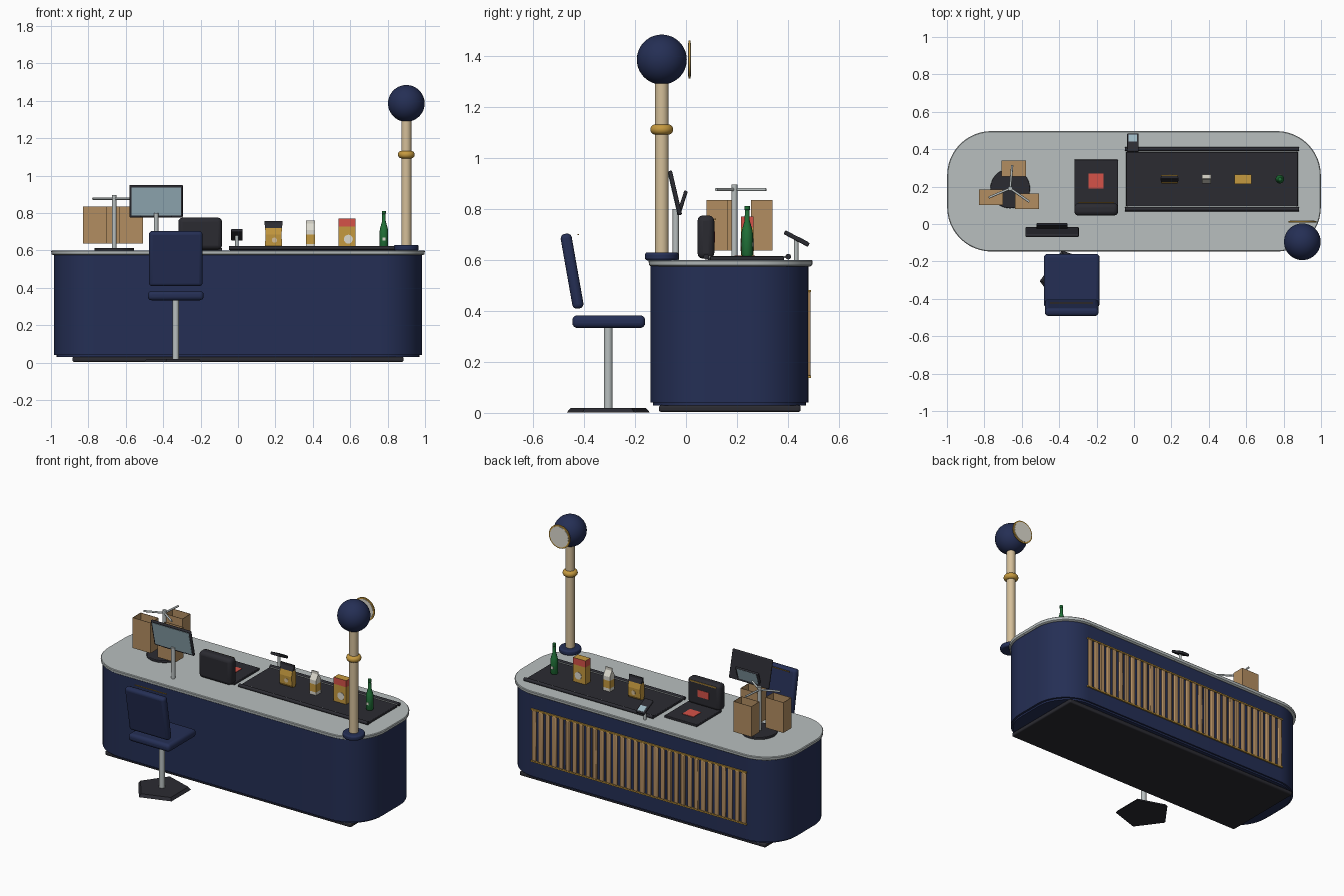
import bpy, bmesh, math
from mathutils import Matrix, Vector

if "Cube" in bpy.data.objects:
    bpy.data.objects.remove(bpy.data.objects["Cube"])

def mat(name, r, g, b):
    m = bpy.data.materials.new(name)
    m.diffuse_color = (r, g, b, 1)
    m.use_nodes = True
    m.node_tree.nodes["Principled BSDF"].inputs["Base Color"].default_value = m.diffuse_color
    return m

NAVY = mat("navy", 0.018, 0.028, 0.09)
GREY = mat("light grey", 0.48, 0.52, 0.52)
DARK = mat("charcoal", 0.024, 0.024, 0.031)
KRAFT = mat("kraft brown", 0.45, 0.27, 0.12)
CREAM = mat("cream", 0.66, 0.52, 0.32)
GOLD = mat("gold", 0.56, 0.32, 0.05)
GREEN = mat("green", 0.015, 0.17, 0.04)
RED = mat("red", 0.66, 0.085, 0.065)
BLUE = mat("screen blue", 0.33, 0.47, 0.53)
WHITE = mat("off white", 0.72, 0.70, 0.62)

def finish(bm, name, *mats, smooth=True, bevel=0, segs=3):
    bmesh.ops.recalc_face_normals(bm, faces=bm.faces[:])
    me = bpy.data.meshes.new(name)
    bm.to_mesh(me)
    bm.free()
    ob = bpy.data.objects.new(name, me)
    bpy.context.collection.objects.link(ob)
    for m in mats:
        me.materials.append(m)
    if bevel:
        b = ob.modifiers.new("bevel", 'BEVEL')
        b.width, b.segments, b.limit_method = bevel, segs, 'ANGLE'
    if smooth:
        bpy.ops.object.select_all(action='DESELECT')
        ob.select_set(True)
        bpy.context.view_layer.objects.active = ob
        bpy.ops.object.shade_smooth_by_angle(angle=math.radians(35))
    return ob

def box(name, c, s, m, bevel=0, tilt=0, segs=3):
    bm = bmesh.new()
    bmesh.ops.create_cube(bm, size=1, matrix=Matrix.Diagonal((*s, 1)))
    ob = finish(bm, name, m, bevel=bevel, segs=segs)
    ob.location, ob.rotation_euler = c, (tilt, 0, 0)
    return ob

def rod(name, a, b, r, m, r2=None, n=24, bevel=0):
    a, b = Vector(a), Vector(b)
    bm = bmesh.new()
    bmesh.ops.create_cone(bm, cap_ends=True, segments=n, radius1=r,
                          radius2=r if r2 is None else r2, depth=(b - a).length)
    ob = finish(bm, name, m, bevel=bevel)
    ob.location = (a + b) / 2
    ob.rotation_euler = (b - a).to_track_quat('Z', 'Y').to_euler()
    return ob

def skin(bm, rings, top=True):
    """Join closed rings of points into a solid."""
    rs = [[bm.verts.new(p) for p in ring] for ring in rings]
    for r, q in zip(rs, rs[1:]):
        for i in range(len(r)):
            j = (i + 1) % len(r)
            bm.faces.new((r[i], r[j], q[j], q[i]))
    bm.faces.new(rs[0][::-1])
    if top:
        bm.faces.new(rs[-1])

def stadium(hx, hy, r, z, cy):
    pts = []
    for k, (sx, sy) in enumerate(((1, 1), (-1, 1), (-1, -1), (1, -1))):
        for i in range(13):
            a = math.pi / 2 * (k + i / 12)
            pts.append((sx * (hx - r) + r * math.cos(a), cy + sy * (hy - r) + r * math.sin(a), z))
    return pts

def slab(name, levels, cy, m):
    bm = bmesh.new()
    skin(bm, [stadium(hx, hy, r, z, cy) for z, hx, hy, r in levels])
    return finish(bm, name, m)

def loft(name, c, levels, *mats, top=True, rule=None):
    """Rectangular sections (z, half x, half y)."""
    bm = bmesh.new()
    skin(bm, [[(x * hx, y * hy, z) for x, y in ((1, 1), (-1, 1), (-1, -1), (1, -1))]
              for z, hx, hy in levels], top)
    if rule:
        bm.normal_update()
        for f in bm.faces:
            f.material_index = rule(f)
    ob = finish(bm, name, *mats, smooth=False)
    ob.location = c
    return ob

def lathe(name, c, prof, m, n=24):
    bm = bmesh.new()
    skin(bm, [[(r * math.cos(i * math.tau / n), r * math.sin(i * math.tau / n), z)
               for i in range(n)] for r, z in prof])
    ob = finish(bm, name, m)
    ob.location = c
    return ob

# Counter
CY = 0.175
box("plinth", (0, 0.172, 0.017), (1.77, 0.556, 0.026), DARK, 0.008)
slab("counter_foot", [(0.029, 0.97, 0.30, 0.215), (0.042, 0.97, 0.30, 0.215)], 0.17, NAVY)
slab("counter_body", [(0.04, 0.984, 0.31, 0.225), (0.576, 0.984, 0.31, 0.225)], 0.17, NAVY)
slab("counter_top", [(0.575, 0.99, 0.313, 0.23), (0.58, 0.997, 0.32, 0.235),
                     (0.596, 0.999, 0.322, 0.237), (0.6, 0.995, 0.318, 0.233)], CY, GREY)

# Slatted customer panel
N = 32
for i in range(N):
    x = -0.755 + 1.51 * i / (N - 1)
    box(f"slat_{i}", (x, 0.482, 0.31), (0.03, 0.014, 0.33), KRAFT, 0.005, segs=2)
for z in (0.142, 0.478):
    box("slat_trim", (0, 0.483, z), (1.55, 0.013, 0.009), GOLD)

# Conveyor
box("belt", (0.417, 0.24, 0.607), (0.92, 0.29, 0.016), DARK, 0.004)
for y in (0.079, 0.401):
    rod("belt_rail", (-0.047, y, 0.613), (0.882, y, 0.613), 0.011, DARK, n=16)
for y in (0.093, 0.387):
    box("belt_strip", (0.417, y, 0.612), (0.91, 0.006, 0.008), GREY)

# Lamp column with round sign
PX, PY = 0.9, -0.095
rod("column_base", (PX, PY, 0.598), (PX, PY, 0.63), 0.066, NAVY, n=32, bevel=0.01)
rod("column", (PX, PY, 0.62), (PX, PY, 1.31), 0.027, CREAM, n=32)
lathe("column_ring", (PX, PY, 1.112),
      [(0.026 + 0.019 * math.sin(t * math.pi / 10), -0.02 * math.cos(t * math.pi / 10)) for t in range(11)],
      GOLD, 32)
bm = bmesh.new()
bmesh.ops.create_uvsphere(bm, u_segments=40, v_segments=24, radius=0.098)
finish(bm, "column_globe", NAVY).location = (PX, PY, 1.386)
rod("sign_rim", (PX, 0.009, 1.386), (PX, 0.017, 1.386), 0.075, GOLD, n=40)
rod("sign_face", (PX, 0.007, 1.386), (PX, 0.019, 1.386), 0.066, WHITE, n=40)

# Groceries
loft("snack_bag", (0.19, 0.24, 0.615),
     [(0, 0.046, 0.012), (0.015, 0.045, 0.02), (0.07, 0.043, 0.023), (0.105, 0.045, 0.016),
      (0.128, 0.048, 0.004), (0.142, 0.049, 0.003)], GOLD, DARK,
     rule=lambda f: int(f.calc_center_median().z > 0.11))
loft("milk_carton", (0.387, 0.24, 0.615),
     [(0, 0.024, 0.024), (0.02, 0.024, 0.024), (0.07, 0.024, 0.024), (0.095, 0.024, 0.024),
      (0.128, 0.024, 0.003), (0.145, 0.024, 0.003)], WHITE, GOLD,
     rule=lambda f: int(0.03 < f.calc_center_median().z < 0.07))
loft("cereal_box", (0.583, 0.24, 0.615),
     [(0, 0.045, 0.025), (0.112, 0.045, 0.025), (0.155, 0.045, 0.025)], GOLD, RED,
     rule=lambda f: int(f.calc_center_median().z > 0.12 and abs(f.normal.z) < 0.5))
rod("cereal_bowl", (0.59, 0.213, 0.66), (0.59, 0.267, 0.66), 0.024, WHITE, n=16)
rod("snack_spot", (0.195, 0.216, 0.655), (0.195, 0.264, 0.655), 0.014, CREAM, n=12)
lathe("bottle", (0.78, 0.24, 0.615),
      [(0.019, 0), (0.023, 0.006), (0.023, 0.085), (0.02, 0.105), (0.01, 0.14), (0.009, 0.18),
       (0.011, 0.182), (0.011, 0.196)], GREEN)
for s in (-1, 1):
    box("bottle_label", (0.78, 0.24 + s * 0.022, 0.66), (0.016, 0.004, 0.016), WHITE)

# Scanner scale with upright
box("scanner_plate", (-0.202, 0.215, 0.606), (0.234, 0.258, 0.016), DARK, 0.004)
box("scanner_glass", (-0.202, 0.23, 0.6145), (0.08, 0.08, 0.005), RED)
box("scanner_upright", (-0.202, 0.078, 0.69), (0.234, 0.066, 0.17), DARK, 0.022)
box("scanner_window", (-0.202, 0.111, 0.69), (0.08, 0.004, 0.045), RED)
box("scanner_trim", (-0.202, 0.114, 0.76), (0.19, 0.006, 0.006), GOLD)

# Payment terminal
rod("terminal_post", (-0.006, 0.432, 0.598), (-0.006, 0.432, 0.68), 0.009, GREY)
T = math.radians(-28)
box("terminal_body", (-0.006, 0.434, 0.684), (0.062, 0.108, 0.017), DARK, 0.005, T)
box("terminal_screen", (-0.006, 0.459, 0.680), (0.045, 0.042, 0.003), BLUE, 0, T)

# Cashier monitor and customer display
MX = -0.438
rod("monitor_post", (MX, -0.04, 0.598), (MX, -0.04, 0.8), 0.012, GREY)
T = math.radians(13)
box("monitor_frame", (MX, -0.043, 0.863), (0.286, 0.016, 0.178), DARK, 0.006, T)
box("monitor_screen", (MX, -0.0515, 0.861), (0.264, 0.003, 0.155), BLUE, 0, T)
T = math.radians(-18)
box("display_frame", (MX, -0.015, 0.824), (0.165, 0.014, 0.1), DARK, 0.005, T)
box("display_screen", (MX, -0.0078, 0.8264), (0.14, 0.003, 0.078), BLUE, 0, T)

# Bag carousel
BX, BY = -0.662, 0.19
rod("carousel_base", (BX, BY, 0.598), (BX, BY, 0.614), 0.106, DARK, n=36, bevel=0.004)
rod("carousel_post", (BX, BY, 0.61), (BX, BY, 0.895), 0.012, GREY)
for deg, bx, by in ((85, -0.643, 0.297), (203, -0.765, 0.143), (325, -0.572, 0.122)):
    a = math.radians(deg)
    rod("carousel_arm", (BX, BY, 0.876), (BX + 0.125 * math.cos(a), BY + 0.125 * math.sin(a), 0.876), 0.006, GREY, n=12)
    bag = loft("paper_bag", (bx, by, 0.637), [(0, 0.065, 0.042), (0.198, 0.065, 0.042)], KRAFT, top=False)
    bag.modifiers.new("wall", 'SOLIDIFY').thickness = 0.003

# Cashier chair
SX, SY = -0.333, -0.305
rod("chair_base", (SX, SY, 0.002), (SX, SY, 0.02), 0.171, DARK, r2=0.155, n=5).rotation_euler = (0, 0, math.pi / 2)
bpy.context.view_layer.update()
base = bpy.data.objects["chair_base"]
# point one corner towards -x
v = min((p for p in base.data.vertices if p.co.z < 0), key=lambda p: p.index).co
base.rotation_euler = (0, 0, math.pi - math.atan2(v.y, v.x))
rod("chair_post", (SX, SY, 0.015), (SX, SY, 0.34), 0.017, GREY)
box("chair_seat", (SX, -0.303, 0.358), (0.298, 0.286, 0.05), NAVY, 0.02, segs=4)
box("chair_back", (SX, -0.447, 0.556), (0.286, 0.044, 0.298), NAVY, 0.018, math.radians(10), 4)
box("chair_trim", (SX, -0.423, 0.7), (0.23, 0.005, 0.005), GOLD)
